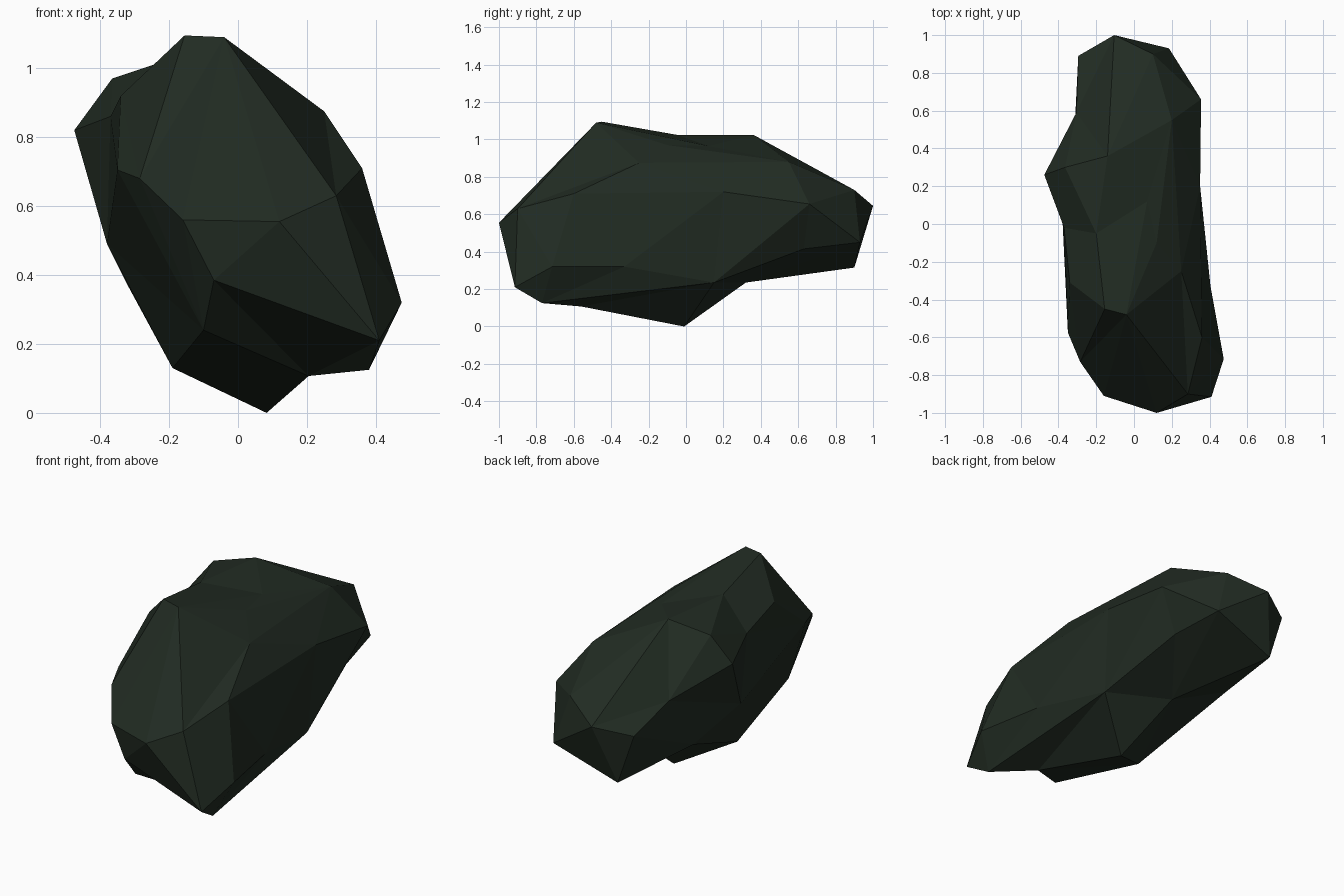
import bpy
import bmesh
from mathutils import Vector

default_cube = bpy.data.objects.get("Cube")
if default_cube:
    bpy.data.objects.remove(default_cube, do_unlink=True)

# Corner points of the boulder, grouped by region (x, y, z)
nose = [(.12, -1, .555), (-.16, -.91, .56), (-.07, -.92, .385), (.41, -.915, .21),
        (.475, -.715, .32), (.38, -.77, .125), (-.1, -.78, .24), (.285, -.9, .63)]
crest = [(-.155, -.45, 1.095), (-.04, -.48, 1.09), (-.2, -.05, 1.025),
         (-.14, .36, 1.025), (.12, -.1, .97), (.07, .12, .965), (.2, .55, .88)]
left_flank = [(.36, -.6, .71), (.25, -.25, .875), (.35, .2, .72), (.355, .66, .655),
              (.405, -.33, .32), (.33, .15, .235), (.24, .63, .415)]
right_flank = [(-.285, -.73, .68), (-.35, -.575, .705), (-.34, -.31, .92), (-.37, -.02, .86),
               (-.38, .05, .49), (-.475, .26, .82), (-.365, .3, .97), (-.305, .59, .69)]
tail = [(-.105, 1, .645), (.1, .9, .73), (.185, .93, .45), (-.295, .89, .6), (-.2, .9, .315)]
underside = [(.205, -.56, .107), (.083, -.01, 0), (-.19, -.19, .13), (0, .32, .235),
             (-.32, .39, .37)]

corners = [Vector(p) for p in nose + crest + left_flank + right_flank + tail + underside]
centre = Vector((0, 0, .55))
radii = Vector((.45, 1, .52))


def on_sphere(point):
    """Direction of a corner from the middle, with the boulder's length evened out."""
    return Vector(o / r for o, r in zip(point - centre, radii)).normalized()


# Wrap facets round the corners on a sphere, then move each corner to its place,
# so that the hollows of the waist, crest and underside are kept
bm = bmesh.new()
verts = [bm.verts.new(on_sphere(p)) for p in corners]
bmesh.ops.convex_hull(bm, input=verts)
bmesh.ops.triangulate(bm, faces=bm.faces[:])
for vert, corner in zip(verts, corners):
    vert.co = corner
bmesh.ops.recalc_face_normals(bm, faces=bm.faces[:])

mesh = bpy.data.meshes.new("boulder")
bm.to_mesh(mesh)
bm.free()
boulder = bpy.data.objects.new("boulder", mesh)
bpy.context.collection.objects.link(boulder)

# Dark mossy stone
stone = bpy.data.materials.new("dark_green_stone")
stone.use_nodes = True
colour = (.015, .024, .016, 1)
stone.diffuse_color = colour
stone.node_tree.nodes["Principled BSDF"].inputs["Base Color"].default_value = colour
mesh.materials.append(stone)
